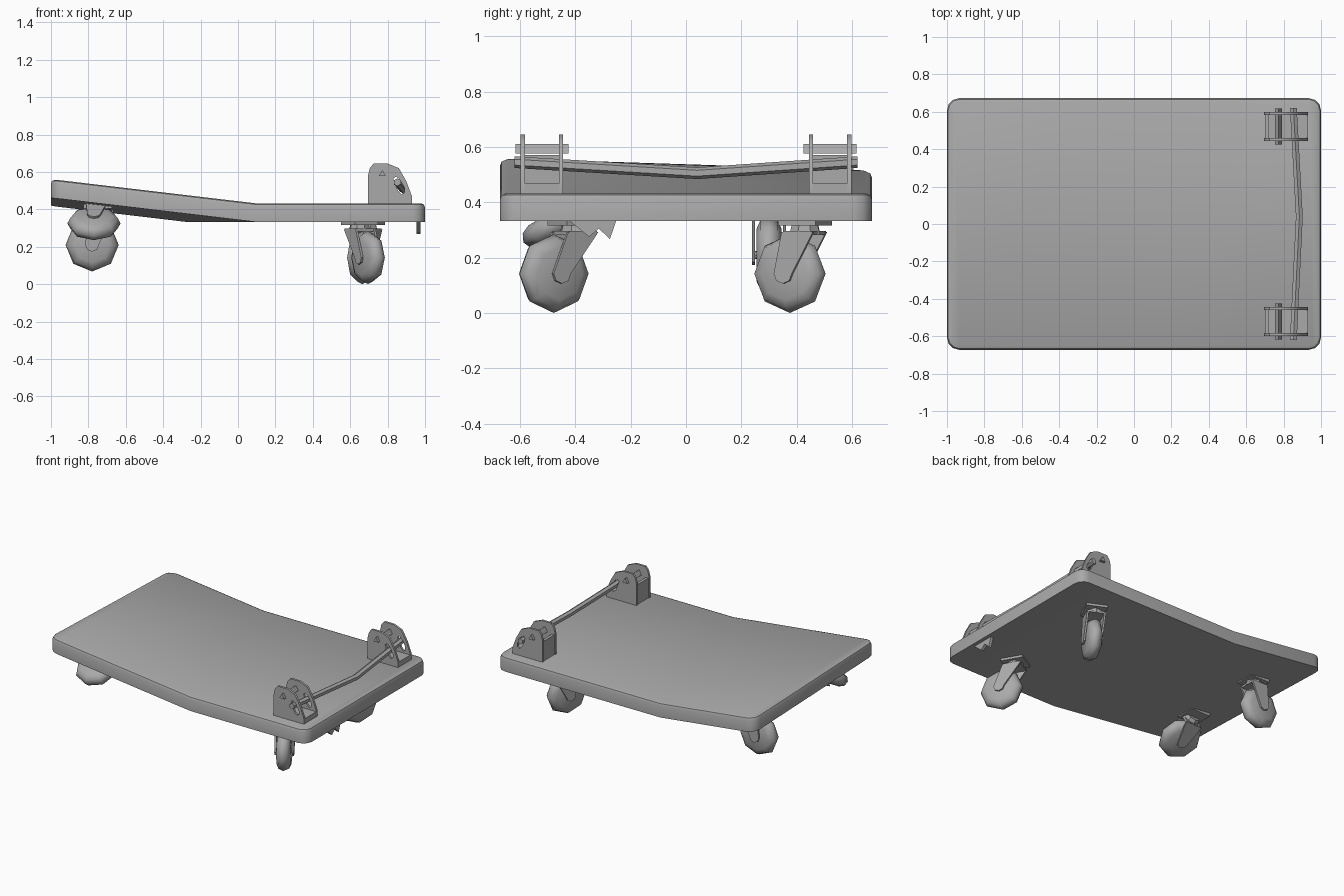
import bpy, bmesh, math
from mathutils import Matrix, Vector

cube = bpy.data.objects.get("Cube")
if cube:
    bpy.data.objects.remove(cube, do_unlink=True)

GREY = (0.40, 0.40, 0.40, 1)
mat = bpy.data.materials.new("plain_grey")
mat.use_nodes = True
mat.diffuse_color = GREY
mat.node_tree.nodes["Principled BSDF"].inputs["Base Color"].default_value = GREY


def finish(name, bm, matrix=Matrix(), angle=40):
    bmesh.ops.recalc_face_normals(bm, faces=bm.faces)
    mesh = bpy.data.meshes.new(name)
    bm.to_mesh(mesh)
    bm.free()
    mesh.transform(matrix)
    mesh.materials.append(mat)
    ob = bpy.data.objects.new(name, mesh)
    bpy.context.collection.objects.link(ob)
    bpy.ops.object.select_all(action='DESELECT')
    ob.select_set(True)
    bpy.context.view_layer.objects.active = ob
    bpy.ops.object.shade_smooth_by_angle(angle=math.radians(angle))
    return ob


def box(name, lo, hi, matrix=Matrix()):
    lo, hi = Vector(lo), Vector(hi)
    bm = bmesh.new()
    bmesh.ops.create_cube(bm, size=1, matrix=Matrix.Translation((lo + hi) / 2)
                          @ Matrix.Diagonal((*(hi - lo), 1)))
    return finish(name, bm, matrix)


def prism(name, loops, y, thick, matrix=Matrix()):
    """Flat x-z outlines (later loops are holes) thickened along y."""
    bm = bmesh.new()
    for loop in loops:
        vs = [bm.verts.new((x, y - thick / 2, z)) for x, z in loop]
        for a, b in zip(vs, vs[1:] + vs[:1]):
            bm.edges.new((a, b))
    bmesh.ops.triangle_fill(bm, use_beauty=True, edges=bm.edges[:], normal=(0, -1, 0))
    grown = bmesh.ops.extrude_face_region(bm, geom=bm.faces[:])["geom"]
    bmesh.ops.translate(bm, vec=(0, thick, 0),
                        verts=[g for g in grown if isinstance(g, bmesh.types.BMVert)])
    return finish(name, bm, matrix)


def rod(name, path, radius, sides):
    """Straight-sided tube through points running along y."""
    bm = bmesh.new()
    rings = []
    for p in path:
        rings.append([bm.verts.new((p[0] + radius * math.sin(math.tau * i / sides), p[1],
                                    p[2] + radius * math.cos(math.tau * i / sides)))
                      for i in range(sides)])
    for r, s in zip(rings, rings[1:]):
        for i in range(sides):
            j = (i + 1) % sides
            bm.faces.new((r[i], r[j], s[j], s[i]))
    bm.faces.new(rings[0])
    bm.faces.new(rings[-1])
    return finish(name, bm)


def rise(x, y):
    """Upward bend of the deck behind its diagonal crease."""
    return 0.118 * max(0, 0.1 - 0.276 * (y + 0.67) - x)


# Deck: rounded slab, creased diagonally
bm = bmesh.new()
bmesh.ops.create_cube(bm, size=1, matrix=Matrix.Translation((0, 0, 0.382))
                      @ Matrix.Diagonal((2, 1.345, 0.1, 1)))
upright = [e for e in bm.edges if abs(e.verts[0].co.z - e.verts[1].co.z) > 0.05]
bmesh.ops.bevel(bm, geom=upright, offset=0.065, segments=3, profile=0.5, affect='EDGES')
rim = [e for e in bm.edges if min(v.co.z for v in e.verts) > 0.4]
bmesh.ops.bevel(bm, geom=rim, offset=0.022, segments=2, profile=0.5, affect='EDGES')
bmesh.ops.bisect_plane(bm, geom=bm.verts[:] + bm.edges[:] + bm.faces[:],
                       plane_co=(0.1, -0.67, 0), plane_no=(1, 0.276, 0))
for v in bm.verts:
    v.co.z += rise(v.co.x, v.co.y)
finish("deck", bm)


# Casters: plate and collar on the deck, tapered fork, eight-sided wheel
def caster(name, x, y, yaw, trail, tilt=0):
    base = Matrix.Translation((x, y, 0.332 + rise(x, y)))
    turn = Matrix.Rotation(math.radians(yaw), 4, 'Z')
    lean = base @ Matrix.Rotation(math.radians(tilt), 4, 'X') @ turn
    box(name + "_plate", (-0.075, -0.07, -0.016), (0.075, 0.07, 0.008), base @ turn)
    bm = bmesh.new()
    bmesh.ops.create_cone(bm, cap_ends=True, segments=8, radius1=0.06, radius2=0.05,
                          depth=0.04, matrix=Matrix.Translation((0, 0, -0.03)))
    finish(name + "_collar", bm, lean)
    box(name + "_crown", (-0.055, -0.06, -0.05), (0.06, 0.06, -0.035), lean)
    hub_z = -0.19
    for side in (-1, 1):
        foot = [(trail + 0.036 * math.cos(a), hub_z + 0.036 * math.sin(a))
                for a in (math.radians(d) for d in range(180, 361, 45))]
        prism(f"{name}_fork_{'inner' if side < 0 else 'outer'}",
              [[(0.065, -0.04), (-0.06, -0.04)] + foot], side * 0.056, 0.012, lean)
    bm = bmesh.new()
    rings = []
    for r, w in ((0.095, -0.045), (0.128, -0.03), (0.142, 0), (0.128, 0.03), (0.095, 0.045)):
        rings.append([bm.verts.new((trail + r * math.cos(math.tau * i / 8), w,
                                    hub_z + r * math.sin(math.tau * i / 8)))
                      for i in range(8)])
    for a, b in zip(rings, rings[1:]):
        for i in range(8):
            j = (i + 1) % 8
            bm.faces.new((a[i], a[j], b[j], b[i]))
    bm.faces.new(rings[0])
    bm.faces.new(rings[-1])
    finish(name + "_wheel", bm, lean, 50)
    bm = bmesh.new()
    bmesh.ops.create_cone(bm, cap_ends=True, segments=8, radius1=0.015, radius2=0.015, depth=0.11,
                          matrix=Matrix.Translation((trail, 0, hub_z))
                          @ Matrix.Rotation(math.pi / 2, 4, 'X'))
    finish(name + "_axle", bm, lean)


caster("handle_end_back_caster", 0.69, 0.43, -115, 0.06)
caster("handle_end_front_caster", 0.65, -0.40, -60, 0.09)
caster("raised_end_back_caster", -0.74, 0.30, 180, 0.04)
caster("raised_end_front_caster", -0.75, -0.30, 180, 0.02, -60)

# Handle brackets: slotted cheeks, back wall, floor and three-sided pin
cheek = [(0.695, 0.43), (0.695, 0.58), (0.705, 0.62), (0.725, 0.645), (0.80, 0.645),
         (0.86, 0.62), (0.90, 0.55), (0.93, 0.47), (0.93, 0.43)]
slot = [(0.83, 0.565), (0.845, 0.575), (0.865, 0.56), (0.89, 0.515), (0.89, 0.49),
        (0.875, 0.48), (0.855, 0.50)]
for label, side in (("front", -1), ("back", 1)):
    for part, y in (("inner", 0.452), ("outer", 0.59)):
        prism(f"{label}_bracket_{part}_cheek", [cheek, slot], side * y, 0.015)
    ys = sorted((side * 0.452, side * 0.59))
    box(f"{label}_bracket_wall", (0.70, ys[0], 0.43), (0.72, ys[1], 0.57))
    box(f"{label}_bracket_floor", (0.70, ys[0], 0.43), (0.93, ys[1], 0.467))
    rod(f"{label}_bracket_pin", [(0.772, side * y, 0.588) for y in (0.425, 0.617)], 0.022, 3)

# Bent handle bar
rod("handle_bar", [(0.852, -0.62, 0.545), (0.884, 0.04, 0.505), (0.852, 0.62, 0.545)], 0.021, 6)

# Jagged broken shard under the handle end
prism("broken_shard", [[(-0.43, 0.34), (-0.35, 0.275), (-0.315, 0.305), (-0.275, 0.267),
                        (-0.25, 0.34)]], -0.965, 0.02, Matrix.Rotation(math.pi / 2, 4, 'Z'))
